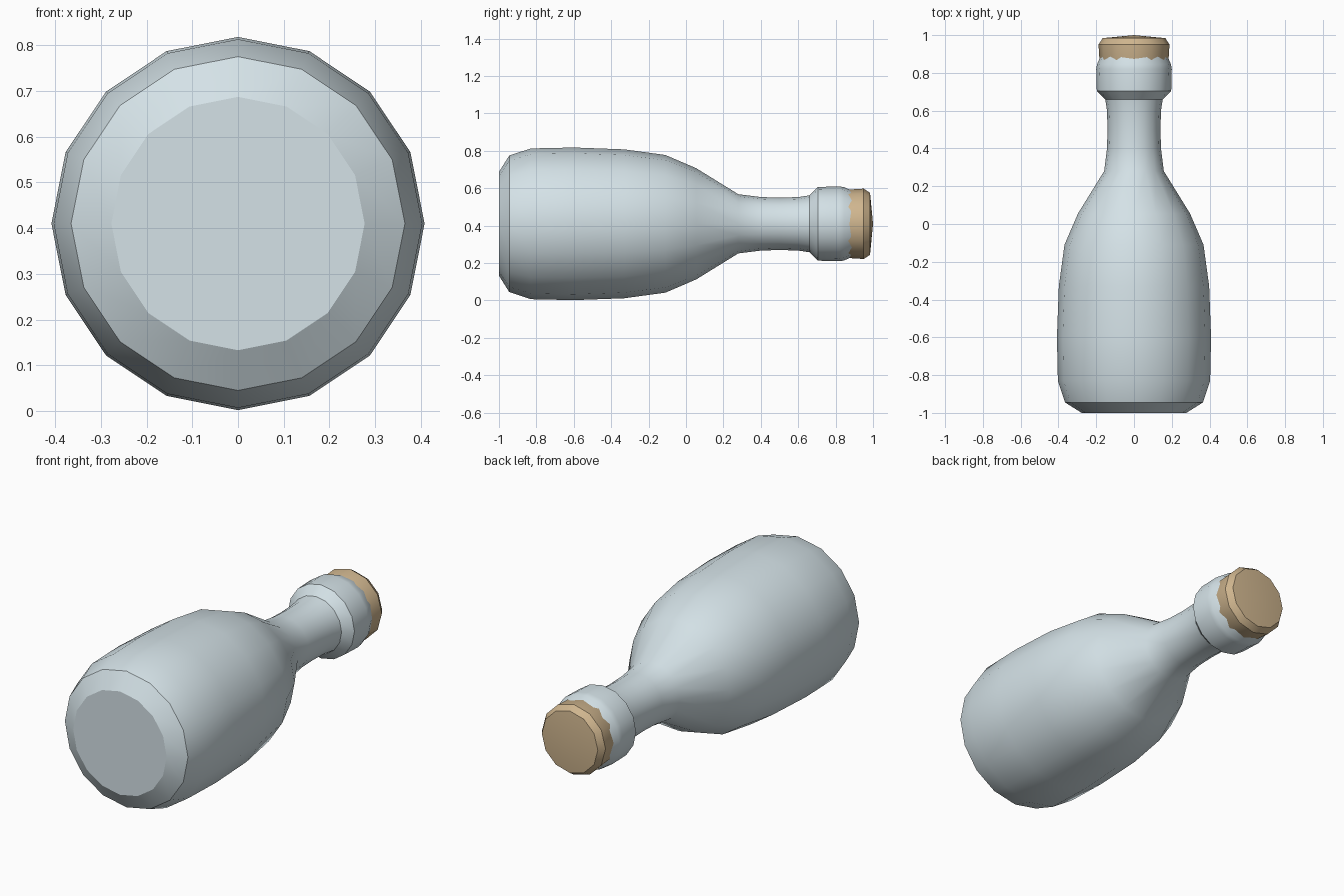
import bpy, bmesh, math

if "Cube" in bpy.data.objects:
    bpy.data.objects.remove(bpy.data.objects["Cube"])

CENTRE_Z = 0.41


def material(name, colour):
    mat = bpy.data.materials.new(name)
    mat.diffuse_color = colour
    mat.use_nodes = True
    mat.node_tree.nodes["Principled BSDF"].inputs["Base Color"].default_value = mat.diffuse_color
    return mat


def lathe(name, profile, sides, mat, angle=32):
    """Revolve (y, radius) pairs around the lying axis; a zero radius makes a pole."""
    bm = bmesh.new()
    rings = []
    for y, r in profile:
        count = sides if r > 0 else 1
        rings.append([bm.verts.new((r * math.sin(2 * math.pi * i / sides), y,
                                    CENTRE_Z + r * math.cos(2 * math.pi * i / sides)))
                      for i in range(count)])
    for a, b in zip(rings, rings[1:]):
        for i in range(sides):
            j = (i + 1) % sides
            corners = [a[i % len(a)], a[j % len(a)], b[j % len(b)], b[i % len(b)]]
            bm.faces.new(list(dict.fromkeys(corners)))
    for ring in (rings[0], rings[-1]):
        if len(ring) > 1:
            bm.faces.new(ring)
    bmesh.ops.recalc_face_normals(bm, faces=bm.faces)
    mesh = bpy.data.meshes.new(name)
    bm.to_mesh(mesh)
    bm.free()
    mesh.materials.append(mat)
    obj = bpy.data.objects.new(name, mesh)
    bpy.context.collection.objects.link(obj)
    bpy.ops.object.select_all(action='DESELECT')
    obj.select_set(True)
    bpy.context.view_layer.objects.active = obj
    bpy.ops.object.shade_smooth_by_angle(angle=math.radians(angle))
    return obj


glass = material("pale_glass", (0.66, 0.76, 0.80, 1))
cork = material("cork", (0.62, 0.46, 0.27, 1))

# Bottle body, shoulder, neck and collar
lathe("bottle", [
    (-1.0, 0.277), (-0.945, 0.365), (-0.83, 0.403), (-0.6, 0.408),
    (-0.33, 0.398), (-0.11, 0.368), (0.055, 0.297), (0.28, 0.158),
    (0.40, 0.143), (0.50, 0.140), (0.60, 0.143), (0.66, 0.152),
    (0.705, 0.197), (0.82, 0.200), (0.845, 0.196), (0.895, 0.174)], 16, glass)

# Stopper with a slightly domed end
lathe("stopper", [
    (0.80, 0.165), (0.87, 0.183), (0.95, 0.188),
    (0.984, 0.166), (1.0, 0.0)], 12, cork)
